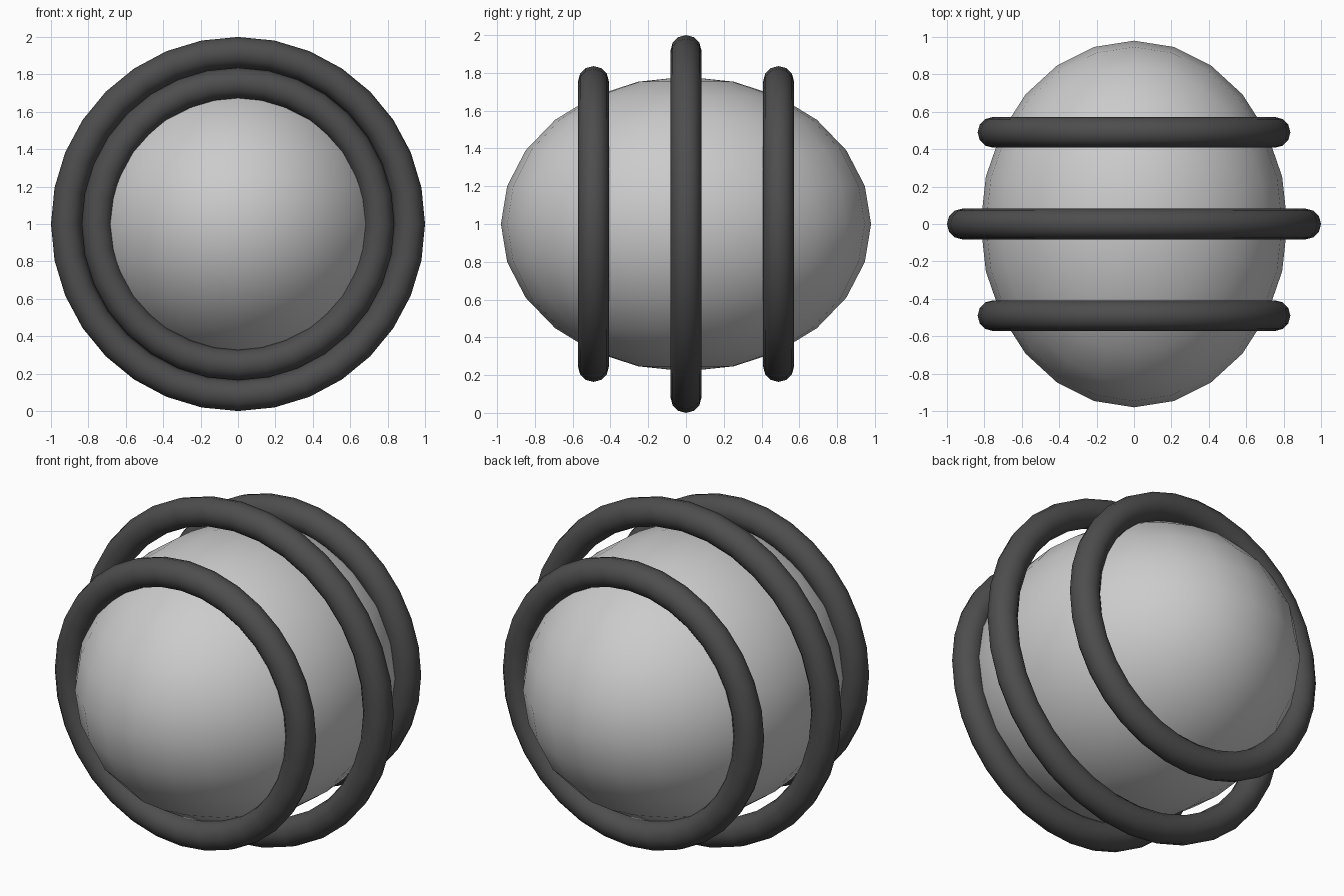
import bpy, math

if "Cube" in bpy.data.objects:
    bpy.data.objects.remove(bpy.data.objects["Cube"])

# dark material for the hoops
dark = bpy.data.materials.new("dark_rubber")
dark.diffuse_color = (0.075, 0.075, 0.075, 1)
dark.use_nodes = True
dark.node_tree.nodes["Principled BSDF"].inputs["Base Color"].default_value = dark.diffuse_color


def smooth_finish(name):
    ob = bpy.context.object
    ob.name = name
    bpy.ops.object.transform_apply(location=False, rotation=True, scale=True)
    bpy.ops.object.shade_smooth()
    return ob


def hoop(name, y, outer, tube=0.082):
    bpy.ops.mesh.primitive_torus_add(
        location=(0, y, 1), rotation=(math.pi / 2, 0, 0),
        major_segments=32, minor_segments=12,
        major_radius=outer - tube, minor_radius=tube)
    smooth_finish(name).data.materials.append(dark)


# egg-shaped core, stretched front to back
bpy.ops.mesh.primitive_uv_sphere_add(segments=24, ring_count=12, radius=1, location=(0, 0, 1))
bpy.context.object.scale = (0.82, 0.98, 0.78)
smooth_finish("core_body")

# three upright hoops around the core
hoop("front_hoop", -0.49, 0.836)
hoop("middle_hoop", 0, 1.0)
hoop("back_hoop", 0.49, 0.836)
